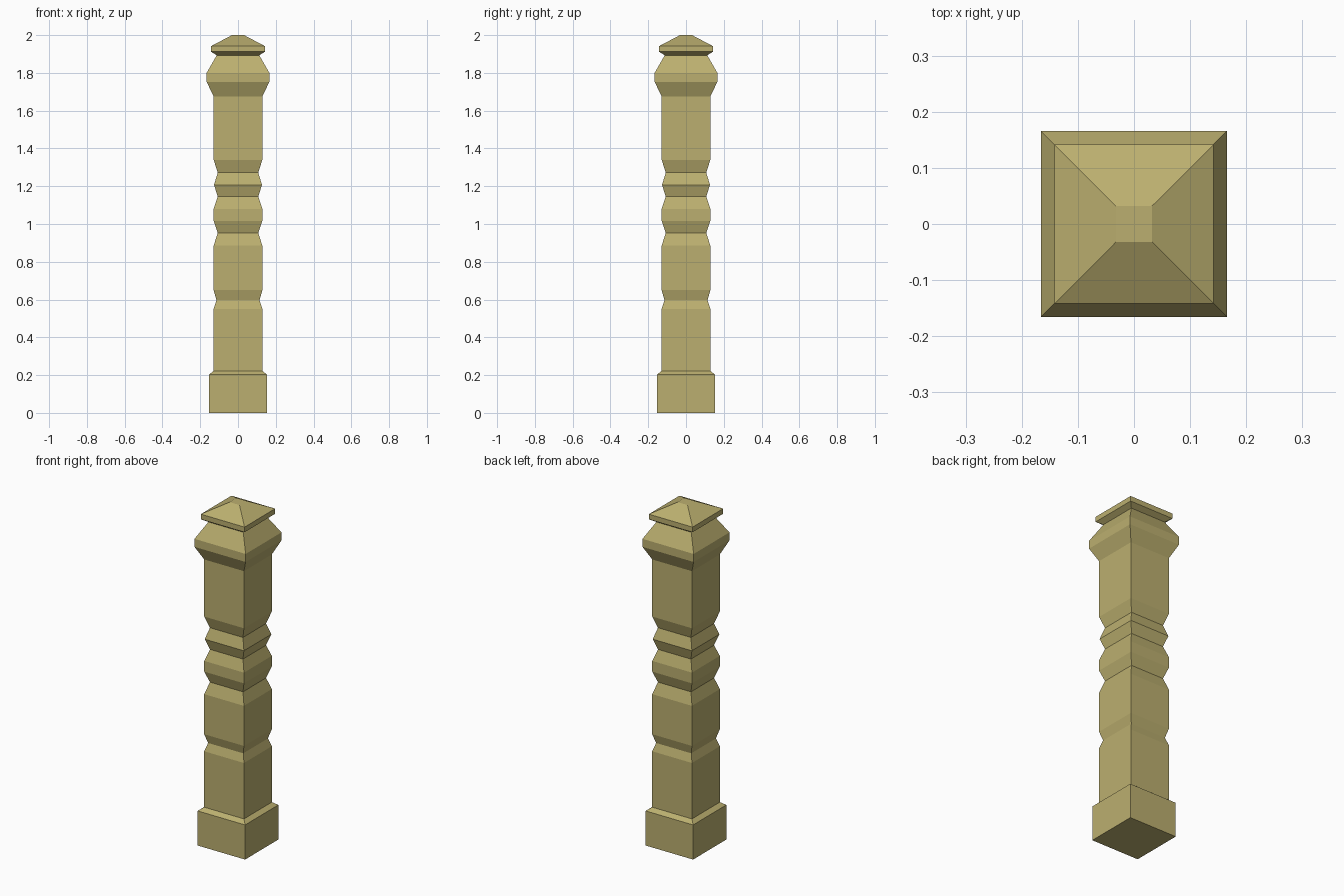
import bpy, bmesh

if "Cube" in bpy.data.objects:
    bpy.data.objects.remove(bpy.data.objects["Cube"])

# Square post profile: (half width, height) from foot to tip
plinth = [(0.154, 0.0), (0.154, 0.203), (0.129, 0.222)]
shaft = [(0.129, 0.55), (0.114, 0.597), (0.129, 0.65),
         (0.129, 0.885), (0.107, 0.953), (0.129, 1.017),
         (0.129, 1.08), (0.107, 1.145), (0.127, 1.207),
         (0.107, 1.272), (0.129, 1.34), (0.129, 1.675)]
head = [(0.166, 1.753), (0.166, 1.80), (0.113, 1.893)]
cap = [(0.142, 1.912), (0.142, 1.942), (0.032, 2.0)]


def square_loft(name, profile, material):
    """Stack square rings along the profile and close both ends."""
    bm = bmesh.new()
    rings = [[bm.verts.new((sx * r, sy * r, z))
              for sx, sy in ((-1, -1), (1, -1), (1, 1), (-1, 1))]
             for r, z in profile]
    for low, high in zip(rings, rings[1:]):
        for i in range(4):
            j = (i + 1) % 4
            bm.faces.new((low[i], low[j], high[j], high[i]))
    bm.faces.new(rings[0][::-1])
    bm.faces.new(rings[-1])
    bmesh.ops.recalc_face_normals(bm, faces=bm.faces)
    mesh = bpy.data.meshes.new(name)
    bm.to_mesh(mesh)
    bm.free()
    mesh.materials.append(material)
    obj = bpy.data.objects.new(name, mesh)
    bpy.context.collection.objects.link(obj)
    return obj


# One continuous flat-shaded post in tan stone
stone = bpy.data.materials.new("tan_stone")
stone.diffuse_color = (0.5, 0.43, 0.16, 1.0)
stone.use_nodes = True
stone.node_tree.nodes["Principled BSDF"].inputs["Base Color"].default_value = stone.diffuse_color
square_loft("square_post", plinth + shaft + head + cap, stone)
